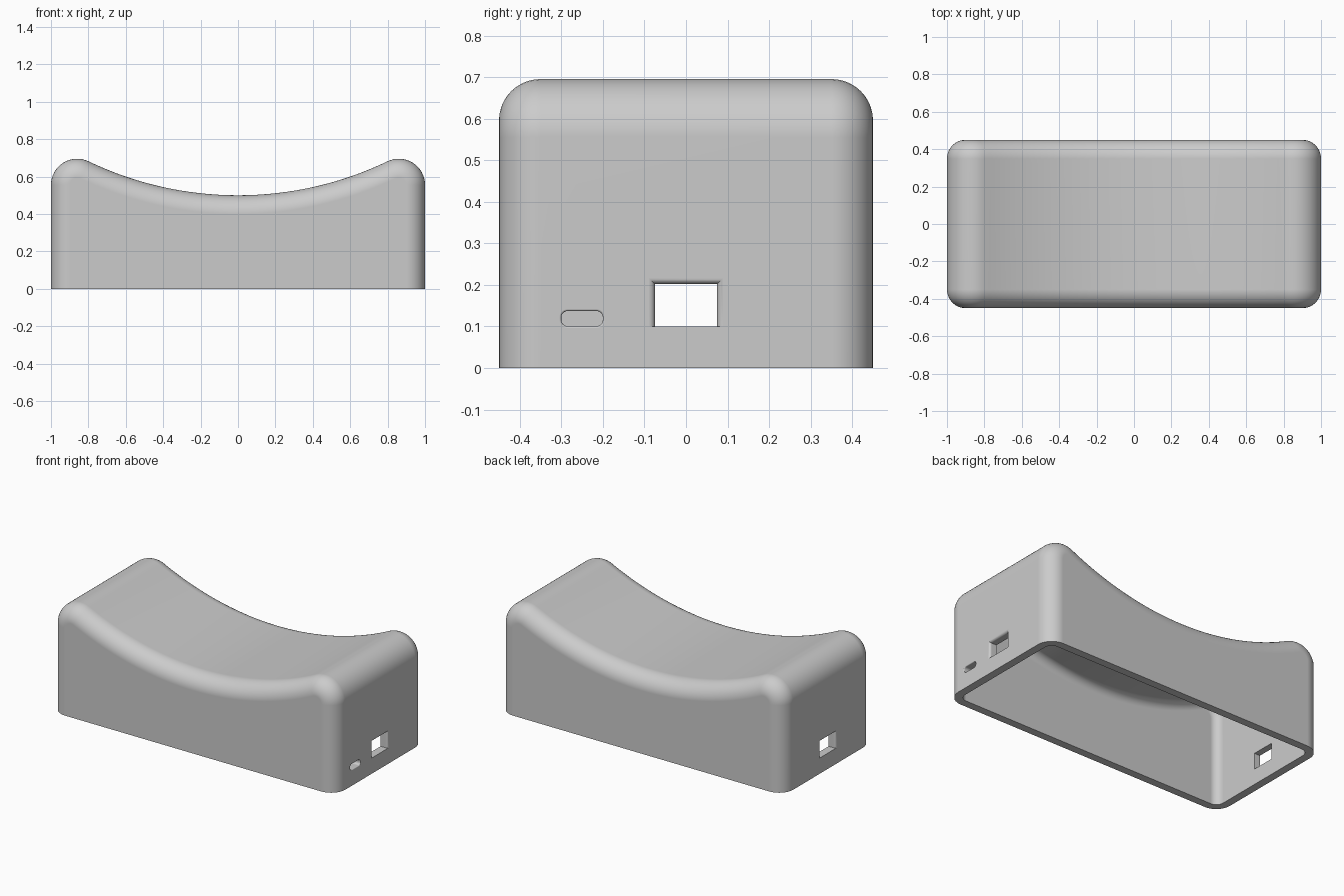
import bpy
import bmesh
from math import sin, cos, pi, sqrt, atan2

cube = bpy.data.objects.get("Cube")
if cube:
    bpy.data.objects.remove(cube, do_unlink=True)

DEPTH = 0.45       # half depth
WALL = 0.05
EDGE = 0.1         # front and back edge rounding
HORN = 0.14        # rounding of the raised ends
SADDLE = 1.85      # radius of the dished top
LOW = 0.5          # height of the dish at the middle

grey = bpy.data.materials.new("light grey")
grey.use_nodes = True
colour = (0.6, 0.6, 0.6, 1)
grey.diffuse_color = colour
grey.node_tree.nodes["Principled BSDF"].inputs["Base Color"].default_value = colour


def profile(inset):
    """Saddle outline from the right foot over the top to the left foot, offset inward."""
    cx, cz = 1 - HORN, LOW + SADDLE
    hz = cz - sqrt((SADDLE + HORN) ** 2 - cx ** 2)
    tangent = atan2(cz - hz, -cx)
    r, big = HORN - inset, SADDLE + inset
    half = [(1 - inset, 0)]
    half += [(cx + r * cos(tangent * i / 16), hz + r * sin(tangent * i / 16))
             for i in range(17)]
    swing = atan2(cx, cz - hz)
    half += [(big * sin(swing * (1 - i / 24)), cz - big * cos(swing * (1 - i / 24)))
             for i in range(1, 25)]
    return half + [(-x, z) for x, z in reversed(half[:-1])]


def loft(bm, rings, closed):
    """Join rings of points with quads and cap both ends."""
    rows = [[bm.verts.new(p) for p in ring] for ring in rings]
    n = len(rows[0])
    for a, b in zip(rows, rows[1:]):
        for i in range(n if closed else n - 1):
            j = (i + 1) % n
            bm.faces.new((a[i], a[j], b[j], b[i]))
    bm.faces.new(rows[0])
    bm.faces.new(rows[-1])
    return rows


def finish(name, bm):
    bmesh.ops.recalc_face_normals(bm, faces=bm.faces)
    mesh = bpy.data.meshes.new(name)
    bm.to_mesh(mesh)
    bm.free()
    mesh.materials.append(grey)
    obj = bpy.data.objects.new(name, mesh)
    bpy.context.collection.objects.link(obj)
    return obj


def rounded_skin(bm, inset):
    """One skin of the shell, its front and back edges rounded."""
    r, steps = EDGE - inset, 10
    front = []
    for i in range(steps + 1):
        a = pi / 2 * i / steps
        front.append((-(DEPTH - EDGE + r * cos(a)), inset + r * (1 - sin(a))))
    stations = front + [(-y, d) for y, d in reversed(front)]
    rows = loft(bm, [[(x, y, z) for x, z in profile(d)] for y, d in stations], False)
    # foot outline, used to close the rim
    return [row[0] for row in rows] + [row[-1] for row in reversed(rows)]


# Hollow shell, open underneath
bm = bmesh.new()
outer = rounded_skin(bm, 0)
inner = rounded_skin(bm, WALL)
for i in range(len(outer)):
    j = (i + 1) % len(outer)
    bm.faces.new((outer[i], outer[j], inner[j], inner[i]))
shell = finish("shell", bm)


def window_outline(flare):
    w = 0.075 + flare
    return [(-w, 0.1), (w, 0.1), (w, 0.202 + flare), (-w, 0.202 + flare)]


def slot_outline(flare):
    points = []
    r = 0.015 + flare
    for k, (sy, sz) in enumerate(((1, 1), (-1, 1), (-1, -1), (1, -1))):
        for i in range(7):
            a = pi / 2 * (k + i / 6)
            points.append((-0.25 + sy * 0.035 + r * cos(a), 0.119 + sz * 0.003 + r * sin(a)))
    return points


def cut_opening(name, outline, side, lip):
    """Cut an opening with a rounded outer lip through one end wall."""
    stations = [(0.85, 0)]
    for i in range(6):
        a = pi / 2 * i / 5
        stations.append((1 - lip + lip * sin(a), lip * (1 - cos(a))))
    stations.append((1.05, lip))
    bm = bmesh.new()
    loft(bm, [[(side * x, y, z) for y, z in outline(f)] for x, f in stations], True)
    cutter = finish(name, bm)
    cutter.hide_render = True
    mod = shell.modifiers.new(name, 'BOOLEAN')
    mod.operation = 'DIFFERENCE'
    mod.solver = 'EXACT'
    mod.object = cutter
    bpy.context.view_layer.objects.active = shell
    bpy.ops.object.modifier_apply(modifier=mod.name)
    bpy.data.objects.remove(cutter, do_unlink=True)


# Openings in the end walls
cut_opening("left_window", window_outline, 1, 0.015)
cut_opening("right_window", window_outline, -1, 0.015)
cut_opening("left_slot", slot_outline, 1, 0.005)

# Smooth shading with crisp rims
bpy.ops.object.select_all(action='DESELECT')
shell.select_set(True)
bpy.context.view_layer.objects.active = shell
bpy.ops.object.shade_smooth_by_angle(angle=pi / 6)
weighted = shell.modifiers.new("even_shading", 'WEIGHTED_NORMAL')
weighted.keep_sharp = True
